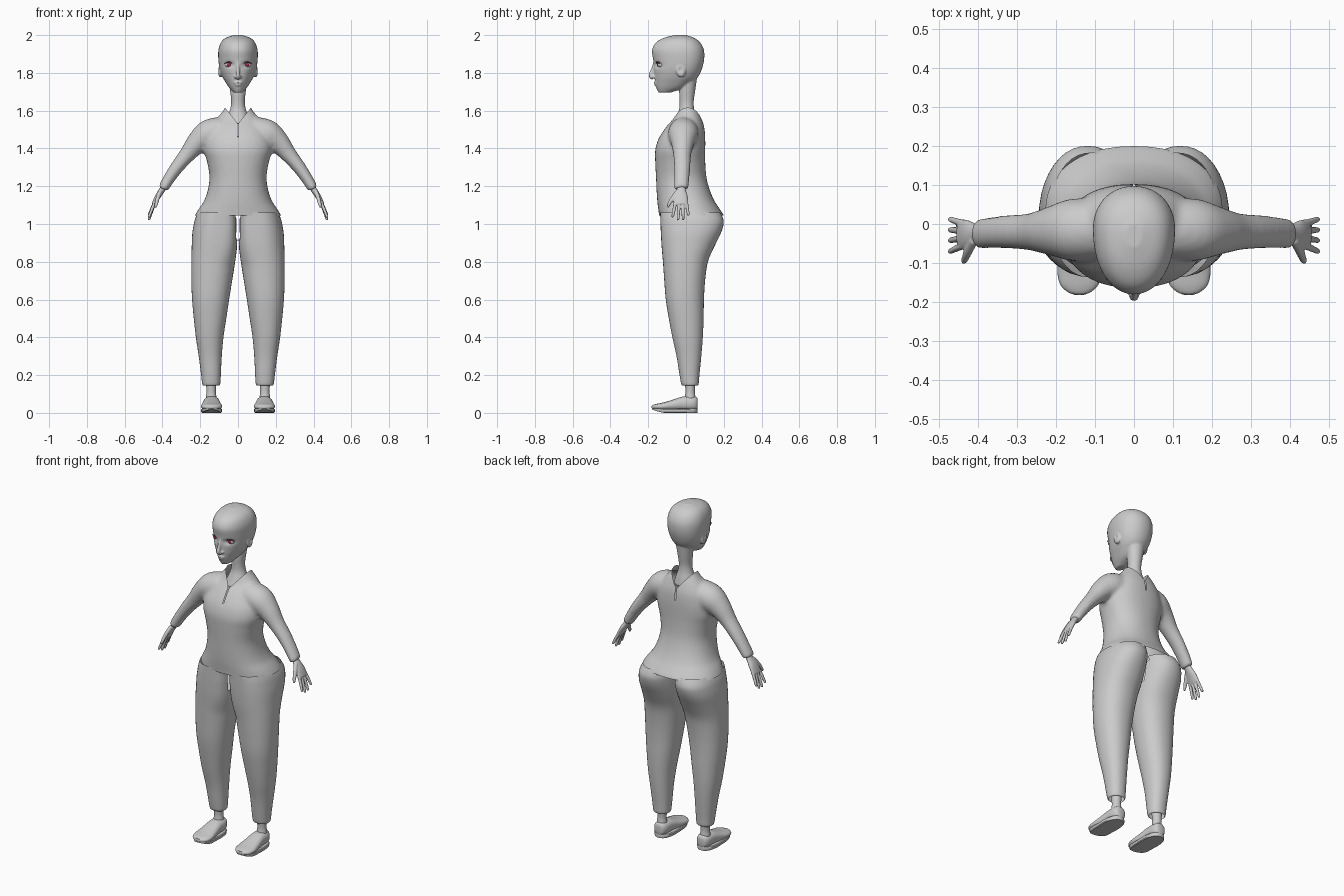
import bpy, bmesh, math
from mathutils import Vector, Matrix

if "Cube" in bpy.data.objects:
    bpy.data.objects.remove(bpy.data.objects["Cube"])


def smooth_rows(rows, k):
    """Catmull-Rom interpolation between rows of numbers."""
    out = []
    for i in range(len(rows) - 1):
        p0, p1, p2, p3 = (rows[max(i - 1, 0)], rows[i], rows[i + 1], rows[min(i + 2, len(rows) - 1)])
        for j in range(k):
            t = j / k
            out.append([0.5 * (2 * b + (c - a) * t + (2 * a - 5 * b + 4 * c - d) * t * t
                               + (3 * b - a - 3 * c + d) * t ** 3) for a, b, c, d in zip(p0, p1, p2, p3)])
    return out + [list(rows[-1])]


def loft(bm, rings, caps=True):
    loops = [[bm.verts.new(p) for p in r] for r in rings]
    n = len(loops[0])
    for a, b in zip(loops, loops[1:]):
        for i in range(n):
            bm.faces.new((a[i], a[(i + 1) % n], b[(i + 1) % n], b[i]))
    if caps:
        bm.faces.new(loops[0][::-1])
        bm.faces.new(loops[-1])


def spow(v, p):
    return math.copysign(abs(v) ** (2 / p), v)


def section(z, cx, hx, yf, yb, cy=None, p=2.0, inner=None, side=1, n=40):
    """Horizontal superellipse; 'inner' is the exponent of the inner front quarter."""
    cy = (yf + yb) / 2 if cy is None else cy
    pts = []
    for i in range(n):
        t = math.tau * i / n
        c, s = math.cos(t), math.sin(t)
        q = inner if inner and c < 0 and s < 0 else p
        pts.append(Vector((side * (cx + hx * spow(c, q)), cy + spow(s, q) * (yb - cy if s > 0 else cy - yf), z)))
    return pts


def tube(bm, rows, k=4, side=1, n=20):
    """Tube along rows of x, y, z, y-radius, other radius."""
    rows = smooth_rows(rows, k)
    pts = [Vector(r[:3]) for r in rows]
    rings = []
    for i, r in enumerate(rows):
        t = (pts[min(i + 1, len(pts) - 1)] - pts[max(i - 1, 0)]).normalized()
        b = t.cross(Vector((0, 1, 0))).normalized()
        a = b.cross(t)
        ring = [pts[i] + a * r[3] * math.cos(math.tau * j / n) + b * r[4] * math.sin(math.tau * j / n)
                for j in range(n)]
        rings.append([Vector((side * p.x, p.y, p.z)) for p in ring])
    loft(bm, rings)


def ball(bm, loc, size, rx=0.0):
    m = Matrix.Translation(loc) @ Matrix.Rotation(rx, 4, 'X') @ Matrix.Diagonal((*size, 1))
    bmesh.ops.create_uvsphere(bm, u_segments=24, v_segments=16, radius=1, matrix=m)


def finish(name, bm, voxel=None, relax=3, color=None):
    """Make the object; optionally fuse its overlapping pieces into one skin."""
    bmesh.ops.recalc_face_normals(bm, faces=bm.faces)
    me = bpy.data.meshes.new(name)
    bm.to_mesh(me)
    bm.free()
    ob = bpy.data.objects.new(name, me)
    bpy.context.collection.objects.link(ob)
    if voxel:
        r = ob.modifiers.new("fuse", 'REMESH')
        r.mode, r.voxel_size = 'VOXEL', voxel
        s = ob.modifiers.new("relax", 'SMOOTH')
        s.factor, s.iterations = 0.5, relax
        bpy.context.view_layer.update()
        dg = bpy.context.evaluated_depsgraph_get()
        ob_me = bpy.data.meshes.new_from_object(ob.evaluated_get(dg))
        ob.modifiers.clear()
        ob.data = ob_me
    ob.data.shade_smooth()
    if color:
        mat = bpy.data.materials.new(name)
        mat.diffuse_color = color
        mat.use_nodes = True
        mat.node_tree.nodes["Principled BSDF"].inputs["Base Color"].default_value = mat.diffuse_color
        ob.data.materials.append(mat)
    return ob


# Head: skull, neck, nose, lips and ears fused together
bm = bmesh.new()
skull = [(1.695, .022, -.145, -.085), (1.72, .046, -.157, -.01), (1.75, .066, -.163, .035), (1.78, .083, -.167, .065),
         (1.82, .097, -.170, .084), (1.87, .104, -.174, .096), (1.92, .104, -.180, .095), (1.96, .091, -.160, .076),
         (1.985, .066, -.118, .044), (2.0, .022, -.06, .0)]
loft(bm, [section(z, 0, hx, yf, yb, yb * .6 + yf * .4, 2.1) for z, hx, yf, yb in smooth_rows(skull, 4)])
neck = [(1.53, .07, -.068, .06), (1.57, .056, -.05, .052), (1.61, .041, -.036, .043), (1.65, .036, -.034, .041),
        (1.70, .041, -.036, .048), (1.77, .05, -.03, .058)]
loft(bm, [section(z, 0, hx, yf, yb) for z, hx, yf, yb in smooth_rows(neck, 4)])
tube(bm, [(0, -.166, 1.86, .006, .008), (0, -.176, 1.82, .009, .008), (0, -.186, 1.787, .012, .012),
          (0, -.174, 1.77, .01, .012)])
ball(bm, (0, -.160, 1.748), (.024, .011, .006))
ball(bm, (0, -.157, 1.736), (.019, .011, .006))
for s in (-1, 1):
    ball(bm, (s * .012, -.17, 1.779), (.009, .012, .008))
    ball(bm, (s * .095, -.028, 1.812), (.012, .025, .036), .15)
head = finish("head", bm, .005, 3)
for v in head.data.vertices:  # eye sockets and ear hollows
    x, y, z = v.co
    if y < -.08:
        v.co.y += .013 * math.exp(-((abs(x) - .046) / .024) ** 2 - ((z - 1.843) / .015) ** 2)
    elif abs(x) > .085:
        v.co.x -= math.copysign(.009, x) * math.exp(-((y + .03) / .011) ** 2 - ((z - 1.817) / .016) ** 2)

# Eyes
for name, loc, size, col in (("eyeballs", (.047, -.131, 1.843), (.022, .02, .016), None),
                             ("irises", (.048, -.147, 1.844), (.010, .006, .010), (.5, .02, .1, 1))):
    bm = bmesh.new()
    for s in (-1, 1):
        ball(bm, (s * loc[0], loc[1], loc[2]), size)
    finish(name, bm, color=col)
bm = bmesh.new()
for s in (-1, 1):
    tube(bm, [(.026, -.154, 1.846, .003, .002), (.046, -.152, 1.858, .005, .003), (.07, -.137, 1.85, .004, .002)],
         side=s, n=8)
finish("eyelashes", bm, color=(.05, .04, .05, 1))

# Jacket: torso and sleeves fused, then opened at the hem and the neckline
bm = bmesh.new()
torso = [(.99, .243, -.138, .204), (1.04, .230, -.142, .202), (1.08, .208, -.147, .178), (1.12, .181, -.152, .152),
         (1.18, .160, -.156, .126), (1.25, .151, -.159, .108), (1.33, .164, -.163, .102), (1.39, .180, -.163, .102),
         (1.45, .176, -.146, .102), (1.51, .150, -.108, .097), (1.56, .112, -.066, .082), (1.61, .072, -.045, .062),
         (1.65, .062, -.038, .055)]
loft(bm, [section(z, 0, hx, yf, yb, p=2.25) for z, hx, yf, yb in smooth_rows(torso, 4)])
for s in (-1, 1):
    tube(bm, [(.08, -.012, 1.50, .075, .07), (.155, -.015, 1.474, .08, .078), (.215, -.018, 1.430, .062, .060),
              (.265, -.02, 1.372, .048, .044), (.32, -.02, 1.305, .043, .036), (.365, -.022, 1.24, .040, .031),
              (.392, -.025, 1.195, .038, .028), (.397, -.025, 1.186, .035, .025)], side=s, n=28)
jacket = finish("jacket", bm, .010, 5)
bm = bmesh.new()
bm.from_mesh(jacket.data)


def cut(co, no, clear=False):
    bmesh.ops.bisect_plane(bm, geom=bm.verts[:] + bm.edges[:] + bm.faces[:], plane_co=co, plane_no=no,
                           clear_inner=clear)


cut((0, 0, 1.045), (0, 0, 1), True)
for s in (-1, 1):
    cut((0, 0, 1.53), (-s * 1.25, 0, 1))
    cut((s * .003, 0, 0), (1, 0, 0))
gone = []
for f in bm.faces:
    c = f.calc_center_median()
    if c.z > 1.53 + 1.25 * abs(c.x) or (abs(c.x) < .003 and c.z > 1.46):
        gone.append(f)
bmesh.ops.delete(bm, geom=gone, context='FACES')
bm.to_mesh(jacket.data)
bm.free()
jacket.data.shade_smooth()

# Trousers: two legs, open along the middle seam
bm = bmesh.new()
leg = [(.145, .142, .043, -.02, .062), (.155, .142, .048, -.026, .067), (.20, .143, .052, -.034, .071),
       (.30, .147, .061, -.05, .081), (.40, .150, .073, -.072, .089), (.50, .148, .086, -.091, .093),
       (.60, .145, .098, -.107, .095), (.70, .139, .108, -.115, .101), (.80, .131, .116, -.122, .116),
       (.88, .125, .120, -.129, .150), (.95, .123, .119, -.133, .184), (1.0, .119, .115, -.135, .199),
       (1.03, .115, .111, -.136, .196), (1.06, .108, .105, -.137, .182)]
for s in (-1, 1):
    rings = [section(z, cx, hx, yf, yb, p=2.2, inner=2.2 + 2.0 * min(1, max(0, (z - .78) / .2)), side=s)
             for z, cx, hx, yf, yb in smooth_rows(leg, 4)]
    loft(bm, rings, False)
gone = []
for f in bm.faces:
    c = f.calc_center_median()
    if c.z > .92 and abs(c.x) < .012 and c.y < .11:
        gone.append(f)
bmesh.ops.delete(bm, geom=gone, context='FACES')
finish("trousers", bm)

# Hands: palm, four fingers and thumb
bm = bmesh.new()
for s in (-1, 1):
    tube(bm, [(.385, -.025, 1.21, .024, .018), (.402, -.025, 1.18, .024, .016), (.425, -.026, 1.145, .036, .015),
              (.443, -.027, 1.11, .039, .012), (.447, -.027, 1.102, .036, .009)], side=s)
    for y0, y1, tip in ((-.056, -.070, 1.035), (-.036, -.042, 1.02), (-.017, -.015, 1.022), (.002, .012, 1.045)):
        tube(bm, [(.438, y0, 1.12, .009, .009), (.456, (y0 + y1) / 2, (1.11 + tip) / 2 + .005, .0085, .0085),
                  (.470, y1, tip + .006, .007, .007), (.472, y1, tip, .003, .003)], side=s, n=12)
    tube(bm, [(.41, -.04, 1.175, .014, .012), (.424, -.068, 1.14, .012, .011), (.433, -.09, 1.105, .009, .009),
              (.437, -.098, 1.088, .005, .005)], side=s, n=12)
finish("hands", bm, .0035, 2)

# Ankles
bm = bmesh.new()
for s in (-1, 1):
    loft(bm, [section(z, .142, r, .022 - r, .022 + r, side=s) for z, r in
              smooth_rows([(.05, .032), (.085, .028), (.12, .025), (.20, .032)], 4)])
finish("ankles", bm)

# Shoes: uppers lofted from heel to toe: y, half width, bottom, top
bm = bmesh.new()
upper = [(.062, .014, .03, .07), (.055, .030, .016, .084), (.03, .041, .012, .088), (-.02, .044, .012, .086),
         (-.07, .050, .012, .070), (-.12, .056, .014, .055), (-.155, .049, .017, .048), (-.174, .030, .02, .042),
         (-.182, .010, .026, .036)]
for s in (-1, 1):
    rings = []
    for y, hx, z0, z1 in smooth_rows(upper, 4):
        rings.append([Vector((s * .14 + hx * spow(math.cos(t), 2.4), y,
                              (z0 + z1) / 2 + (z1 - z0) / 2 * spow(math.sin(t), 2.4)))
                      for t in (math.tau * i / 28 for i in range(28))])
    loft(bm, rings)
finish("shoe_uppers", bm)

# Soles: flat outline with the toe turned up a little
bm = bmesh.new()
for s in (-1, 1):
    rings = []
    for z, g in ((0, -.004), (.004, 0), (.018, .001), (.022, -.003)):
        ring = section(z, .14, .052, -.18, .06, -.10, 2.3)
        for p in ring:
            f = max(0, p.y + .08) / .14
            p.x = s * (.14 + (p.x - .14) * (1 + g / .05) * (1 + .35 * f))
            p.y += .06 * g
            p.z += .018 * max(0, (-p.y - .11) / .07) ** 1.5
        rings.append(ring)
    loft(bm, rings)
soles = finish("soles", bm)
bpy.context.view_layer.objects.active = soles
soles.select_set(True)
bpy.ops.object.shade_smooth_by_angle(angle=math.radians(40))
